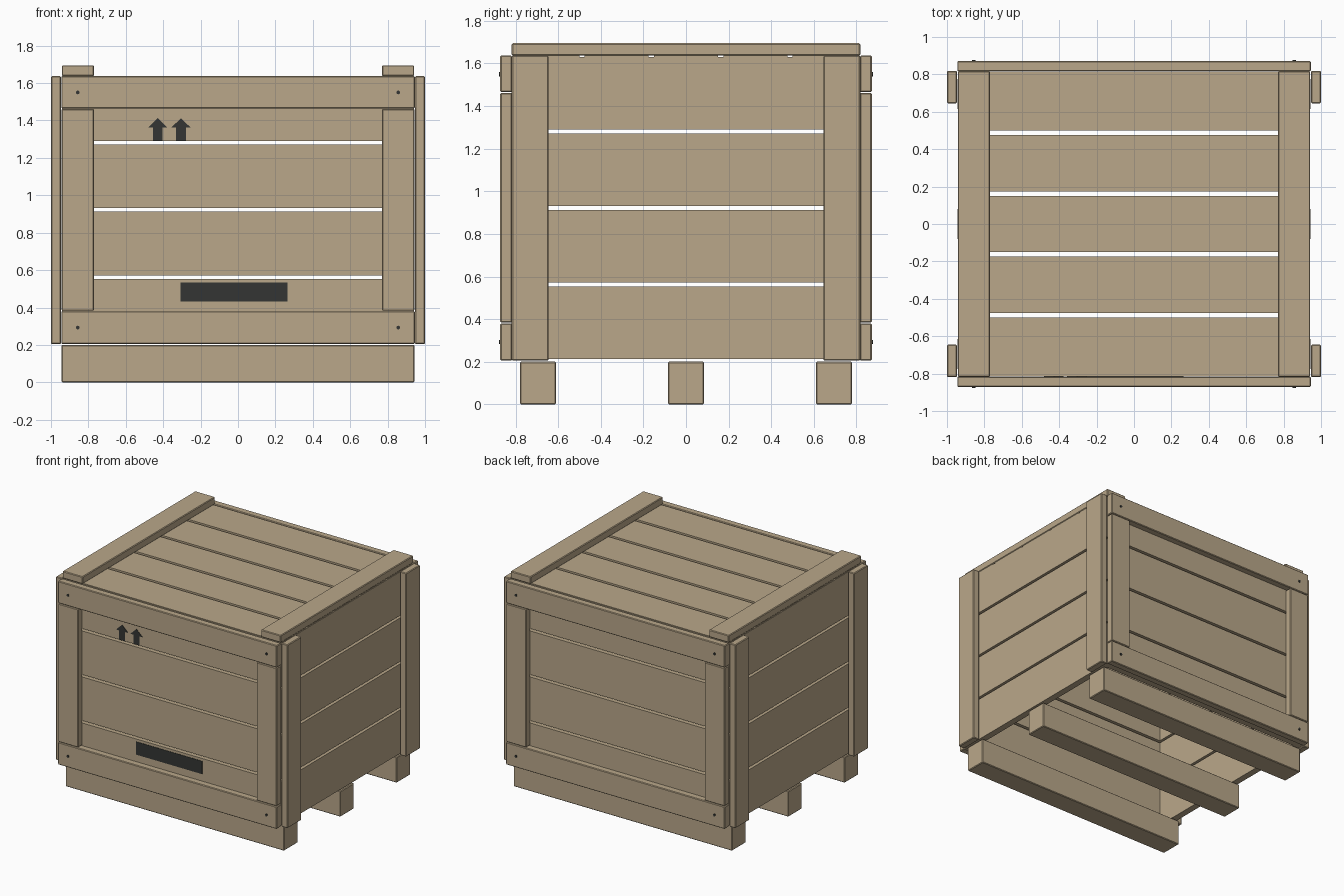
import bpy, bmesh, math
from mathutils import Matrix

if "Cube" in bpy.data.objects:
    bpy.data.objects.remove(bpy.data.objects["Cube"])


def material(name, rgb):
    m = bpy.data.materials.new(name)
    m.diffuse_color = (*rgb, 1)
    m.use_nodes = True
    m.node_tree.nodes["Principled BSDF"].inputs["Base Color"].default_value = m.diffuse_color
    return m


WOOD = material("pale_wood", (0.49, 0.39, 0.255))
DARK = material("dark_paint", (0.033, 0.036, 0.033))


def finish(name, bm, mat):
    me = bpy.data.meshes.new(name)
    bm.to_mesh(me)
    bm.free()
    me.materials.append(mat)
    ob = bpy.data.objects.new(name, me)
    bpy.context.collection.objects.link(ob)
    return ob


def box(name, x, y, z, mat=WOOD, bevel=0.0):
    """Block between (min, max) pairs on each axis."""
    bm = bmesh.new()
    bmesh.ops.create_cube(bm, size=1)
    for v in bm.verts:
        for i, (a, b) in enumerate((x, y, z)):
            v.co[i] = (a + b) / 2 + v.co[i] * (b - a)
    if bevel:
        bmesh.ops.bevel(bm, geom=bm.edges[:], offset=bevel, segments=1, affect='EDGES')
    return finish(name, bm, mat)


def span(a, b, s):
    """Range a..b, mirrored when s is -1."""
    return (a, b) if s > 0 else (-b, -a)


EDGE = 0.005

# runners under the crate
for y in (-0.695, 0, 0.695):
    box("runner", (-0.943, 0.943), (y - 0.085, y + 0.085), (0, 0.2), bevel=EDGE)

# wall boards, four high on every side
for i in range(4):
    z = (0.213 + i * 0.359, 0.553 + i * 0.359)
    for s in (-1, 1):
        box("end_board", (-0.942, 0.942), span(0.765, 0.815, s), z)
        box("side_board", span(0.89, 0.942, s), (-0.765, 0.765), z)

# lid slats
for i in range(5):
    y = (i - 2) * 0.326
    box("lid_slat", (-0.938, 0.938), (y - 0.151, y + 0.151), (1.585, 1.638))

for s in (-1, 1):
    # lid batten
    box("lid_batten", span(0.77, 0.942, s), (-0.818, 0.818), (1.638, 1.695), bevel=EDGE)
    # frame on the front and the back
    y = span(0.817, 0.872, s)
    for z in ((0.205, 0.38), (1.465, 1.637)):
        box("frame_rail", (-0.945, 0.945), y, z, bevel=EDGE)
    for t in (-1, 1):
        box("frame_upright", span(0.77, 0.943, t), y, (0.383, 1.462), bevel=EDGE)
        # corner battens on the sides
        box("side_batten", span(0.946, 1.0, t), span(0.645, 0.818, s), (0.205, 1.637), bevel=EDGE)
        # bolt heads in the frame corners
        for z in (0.293, 1.55):
            bm = bmesh.new()
            bmesh.ops.create_cone(
                bm, cap_ends=True, segments=12, radius1=0.01, radius2=0.01, depth=0.012,
                matrix=Matrix.Translation((t * 0.857, s * 0.871, z)) @ Matrix.Rotation(math.pi / 2, 4, 'X'))
            finish("bolt", bm, DARK)

# painted label on the front
box("label", (-0.307, 0.264), (-0.818, -0.813), (0.432, 0.533), DARK)

# painted "this way up" arrows
ARROW = [(-0.026, 1.29), (0.026, 1.29), (0.026, 1.362), (0.052, 1.362),
         (0, 1.412), (-0.052, 1.362), (-0.026, 1.362)]
for cx in (-0.429, -0.305):
    bm = bmesh.new()
    face = bm.faces.new([bm.verts.new((cx + x, -0.818, z)) for x, z in ARROW])
    ext = bmesh.ops.extrude_face_region(bm, geom=[face], use_keep_orig=True)
    moved = [g for g in ext["geom"] if isinstance(g, bmesh.types.BMVert)]
    bmesh.ops.translate(bm, verts=moved, vec=(0, 0.005, 0))
    bmesh.ops.recalc_face_normals(bm, faces=bm.faces[:])
    finish("up_arrow", bm, DARK)
